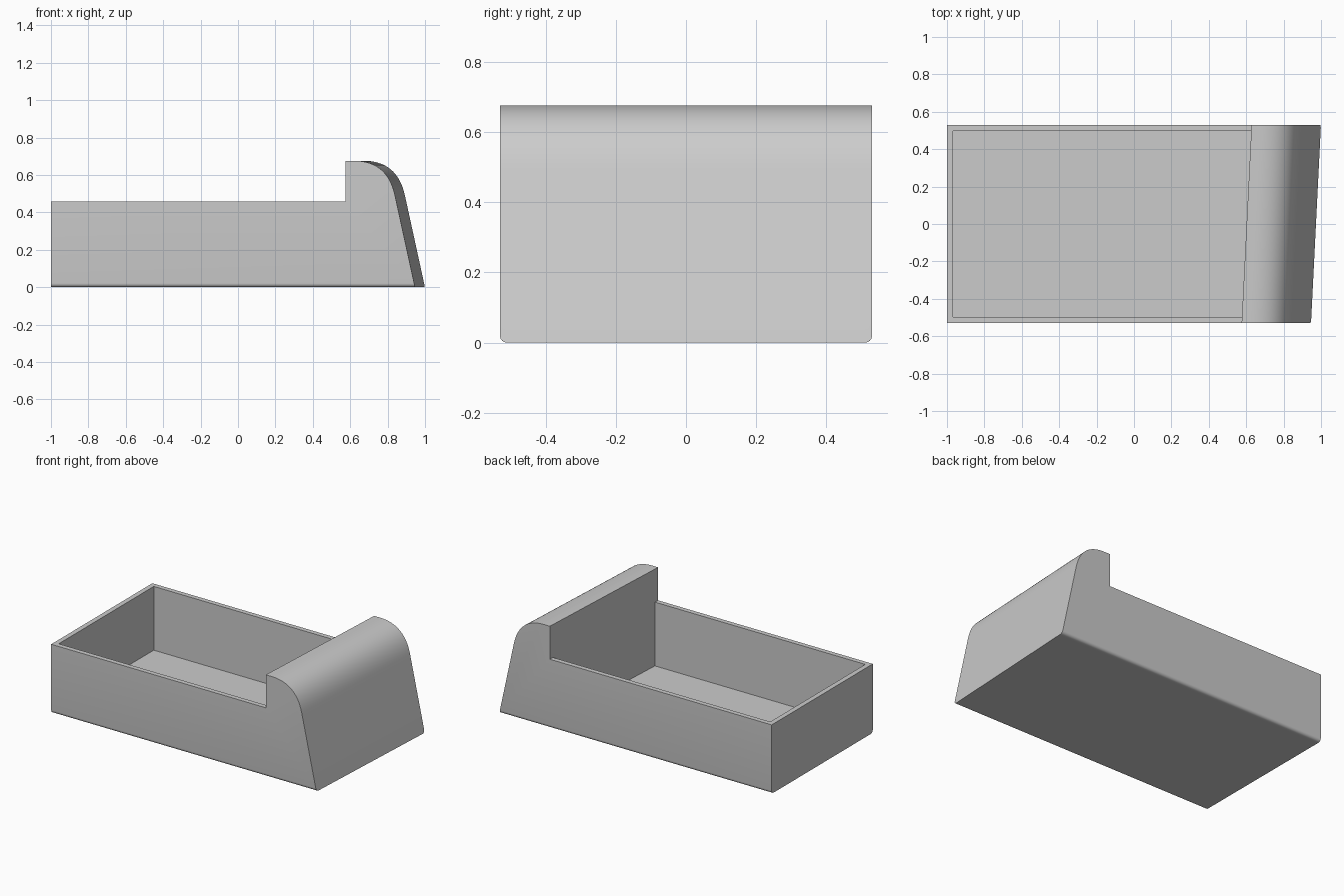
import bpy, bmesh, math

if "Cube" in bpy.data.objects:
    bpy.data.objects.remove(bpy.data.objects["Cube"])

HALF_Y, IN_Y = 0.53, 0.498      # outer and inner half depth
RIM, TOP, FLOOR = 0.457, 0.676, 0.034
SKEW = 0.0265                   # sideways drift of the right end at the outer faces


def point(x, y, z):
    # the right end is slightly skewed in plan
    return (x + (SKEW * y / HALF_Y if x > 0 else 0), y, z)


# side profile: base, sloped end, rounded shoulder, headboard step, rim
profile = [(-1, 0), (0.973, 0)]
p0, p1, p2 = (0.866, 0.49), (0.826, TOP), (0.645, TOP)
STEPS = 16
for i in range(STEPS + 1):
    t = i / STEPS
    profile.append(tuple((1 - t) ** 2 * a + 2 * t * (1 - t) * b + t * t * c
                         for a, b, c in zip(p0, p1, p2)))
profile += [(0.602, TOP), (0.602, RIM), (-0.967, RIM), (-1, RIM)]
n = len(profile)
rim_edge = n - 3                # opening between headboard and left wall

bm = bmesh.new()
rings = [[bm.verts.new(point(x, y, z)) for x, z in profile]
         for y in (-HALF_Y, -IN_Y, IN_Y, HALF_Y)]

# outer skin, leaving the top of the middle span open
for s in range(3):
    a, b = rings[s], rings[s + 1]
    for i in range(n):
        if s == 1 and i == rim_edge:
            continue
        j = (i + 1) % n
        bm.faces.new((a[i], a[j], b[j], b[i]))
bm.faces.new(rings[0])
bm.faces.new(rings[3])

# cavity walls and floor
floor = []
for ring, y in ((rings[1], -IN_Y), (rings[2], IN_Y)):
    right = bm.verts.new(point(0.602, y, FLOOR))
    left = bm.verts.new(point(-0.967, y, FLOOR))
    bm.faces.new((ring[rim_edge], ring[rim_edge + 1], left, right))
    floor.append((ring[rim_edge], right, left, ring[rim_edge + 1]))
for i in range(3):
    bm.faces.new((floor[0][i], floor[0][i + 1], floor[1][i + 1], floor[1][i]))

# rounded long bottom edges
edges = [bm.edges.get((r[0], r[1])) for r in (rings[0], rings[3])]
bmesh.ops.bevel(bm, geom=edges, offset=0.021, segments=6, profile=0.5, affect='EDGES')
bmesh.ops.recalc_face_normals(bm, faces=bm.faces)

mesh = bpy.data.meshes.new("tray_with_headboard")
bm.to_mesh(mesh)
bm.free()
tray = bpy.data.objects.new("tray_with_headboard", mesh)
bpy.context.collection.objects.link(tray)
bpy.context.view_layer.objects.active = tray
tray.select_set(True)
bpy.ops.object.shade_smooth_by_angle(angle=math.radians(30))
